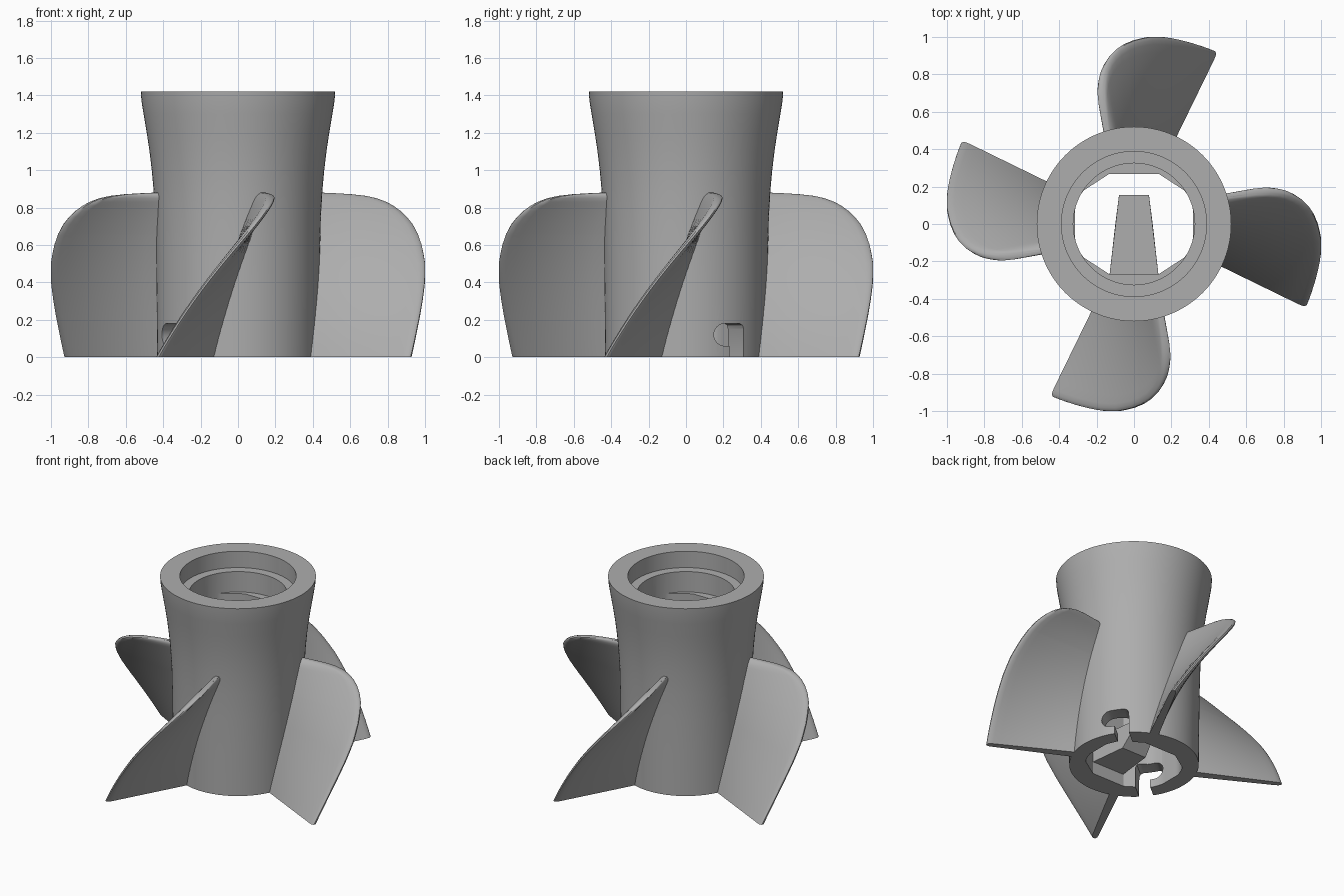
import bpy
import bmesh
from math import cos, sin, pi, radians
from mathutils import Vector, Matrix

cube = bpy.data.objects.get("Cube")
if cube:
    bpy.data.objects.remove(cube, do_unlink=True)

grey = bpy.data.materials.new("plain_grey")
grey.use_nodes = True
COLOUR = (0.42, 0.42, 0.42, 1)
grey.diffuse_color = COLOUR
grey.node_tree.nodes["Principled BSDF"].inputs["Base Color"].default_value = COLOUR


def make(name, bm):
    bmesh.ops.recalc_face_normals(bm, faces=bm.faces)
    mesh = bpy.data.meshes.new(name)
    bm.to_mesh(mesh)
    bm.free()
    mesh.materials.append(grey)
    ob = bpy.data.objects.new(name, mesh)
    bpy.context.collection.objects.link(ob)
    return ob


def smooth(ob, degrees=32):
    bpy.ops.object.select_all(action="DESELECT")
    ob.select_set(True)
    bpy.context.view_layer.objects.active = ob
    bpy.ops.object.shade_smooth_by_angle(angle=radians(degrees))


def prism(bm, lower, upper):
    """Closed solid between two matching loops of points."""
    a = [bm.verts.new(p) for p in lower]
    b = [bm.verts.new(p) for p in upper]
    bm.faces.new(a)
    bm.faces.new(b)
    for i in range(len(a)):
        j = (i + 1) % len(a)
        bm.faces.new((a[i], a[j], b[j], b[i]))


def interp(table, x):
    for (x0, y0), (x1, y1) in zip(table, table[1:]):
        if x <= x1:
            return y0 + (y1 - y0) * (x - x0) / (x1 - x0)
    return table[-1][1]


# Hub: flared outside, counterbored top, eight-sided socket below
SEG = 96
BORE = 0.325


def socket(t):
    """Radius of the flat-sided socket in direction t."""
    x, y = abs(cos(t)), abs(sin(t))
    flats = ((1, 0, 0.315), (0.545, 0.839, 0.297), (0, 1, 0.268))
    return min([BORE] + [d / (nx * x + ny * y) for nx, ny, d in flats if nx * x + ny * y > 0.01])


outside = [(0, 0.432), (0.3, 0.435), (0.55, 0.438), (0.75, 0.443), (0.9, 0.452), (1.0, 0.461),
           (1.1, 0.473), (1.2, 0.488), (1.3, 0.505), (1.37, 0.516), (1.42, 0.52)]
inside = [(1.42, 0.388), (1.3, 0.388), (1.3, BORE), (1.15, BORE), (1.15, None), (0, None)]
bm = bmesh.new()
rings = []
for z, r in outside + inside:
    ring = []
    for i in range(SEG):
        t = 2 * pi * i / SEG
        rad = socket(t) if r is None else r
        ring.append(bm.verts.new((rad * cos(t), rad * sin(t), z)))
    rings.append(ring)
for k, a in enumerate(rings):
    b = rings[(k + 1) % len(rings)]
    for i in range(SEG):
        j = (i + 1) % SEG
        bm.faces.new((a[i], a[j], b[j], b[i]))
bmesh.ops.remove_doubles(bm, verts=bm.verts, dist=0.0001)
hub = make("hub", bm)

# Two opposite hooked locking slots cut through the lower wall
outline = [(0.048, -0.05), (0.048, 0.15), (0.039, 0.171), (0.018, 0.18)]
outline += [(-0.08 - 0.06 * sin(pi * k / 12), 0.12 + 0.06 * cos(pi * k / 12)) for k in range(13)]
outline += [(-0.048, 0.06), (-0.048, -0.05)]
bm = bmesh.new()
for turn in (39, 219):
    spin = Matrix.Rotation(radians(turn), 3, "Z")
    prism(bm, [spin @ Vector((0.2, t, z)) for t, z in outline],
          [spin @ Vector((0.6, t, z)) for t, z in outline])
cutter = make("slot_cutter", bm)
cutter.hide_render = True
cutter.hide_viewport = True
cut = hub.modifiers.new("slots", "BOOLEAN")
cut.operation = "DIFFERENCE"
cut.solver = "EXACT"
cut.object = cutter
bpy.context.view_layer.objects.active = hub
bpy.ops.object.modifier_apply(modifier="slots")
bpy.data.objects.remove(cutter, do_unlink=True)
smooth(hub)

# Tapered key reaching in from the socket wall, with a sloping nose
bm = bmesh.new()
prism(bm, [(-0.134, -0.3, 0.09), (0.134, -0.3, 0.09), (0.1, 0, 0.09), (-0.1, 0, 0.09)],
      [(-0.134, -0.3, 0.26), (0.134, -0.3, 0.26), (0.08, 0.155, 0.26), (-0.08, 0.155, 0.26)])
make("socket_key", bm)

# Blades: twisted sheets with rounded outer and upper edges
tip = [(0, 1.02), (0.15, 1.016), (0.3, 1.014), (0.4, 1.012), (0.5, 1.004), (0.6, 0.982),
       (0.66, 0.962), (0.71, 0.938), (0.75, 0.91), (0.78, 0.882), (0.81, 0.845), (0.83, 0.81),
       (0.85, 0.76), (0.863, 0.7), (0.871, 0.63), (0.876, 0.55), (0.88, 0.46)]
heights = [0.05 * k for k in range(14)] + [z for z, r in tip if z > 0.655]
across = [0, 0.2, 0.4, 0.6, 0.75, 0.87, 0.94, 0.975, 0.992, 1]
ROOT = 0.37


def blade(name, turn):
    bm = bmesh.new()
    low, high = [], []
    for z in heights:
        end = interp(tip, z)
        start_angle = radians(turn - 26 + 34 * z + 12 * z * z)
        rows = ([], [])
        for u in across:
            r = ROOT + (end - ROOT) * u
            full = 0.082 - 0.042 * r
            gap = min((end - r) / 0.03, 1)
            lid = min((0.88 - z) / 0.04, 1)
            edge = max(0.3, (1 - (1 - gap) ** 2) ** 0.5) * max(0.4, (1 - (1 - lid) ** 2) ** 0.5)
            for side, row in zip((-1, 1), rows):
                t = start_angle + full / r * (0.5 + 0.5 * side * edge)
                row.append(bm.verts.new((r * cos(t), r * sin(t), z)))
        low.append(rows[0])
        high.append(rows[1])
    n, m = len(heights), len(across)
    for sheet in (low, high):
        for i in range(n - 1):
            for j in range(m - 1):
                bm.faces.new((sheet[i][j], sheet[i][j + 1], sheet[i + 1][j + 1], sheet[i + 1][j]))
    # close the rim all the way round
    rim = [(0, j) for j in range(m)] + [(i, m - 1) for i in range(1, n)]
    rim += [(n - 1, j) for j in range(m - 2, -1, -1)] + [(i, 0) for i in range(n - 2, 0, -1)]
    for (a, b), (c, d) in zip(rim, rim[1:] + rim[:1]):
        bm.faces.new((low[a][b], low[c][d], high[c][d], high[a][b]))
    smooth(make(name, bm), 40)


for name, turn in (("left", 0), ("back", 90), ("right", 180), ("front", 270)):
    blade(name + "_blade", turn)
